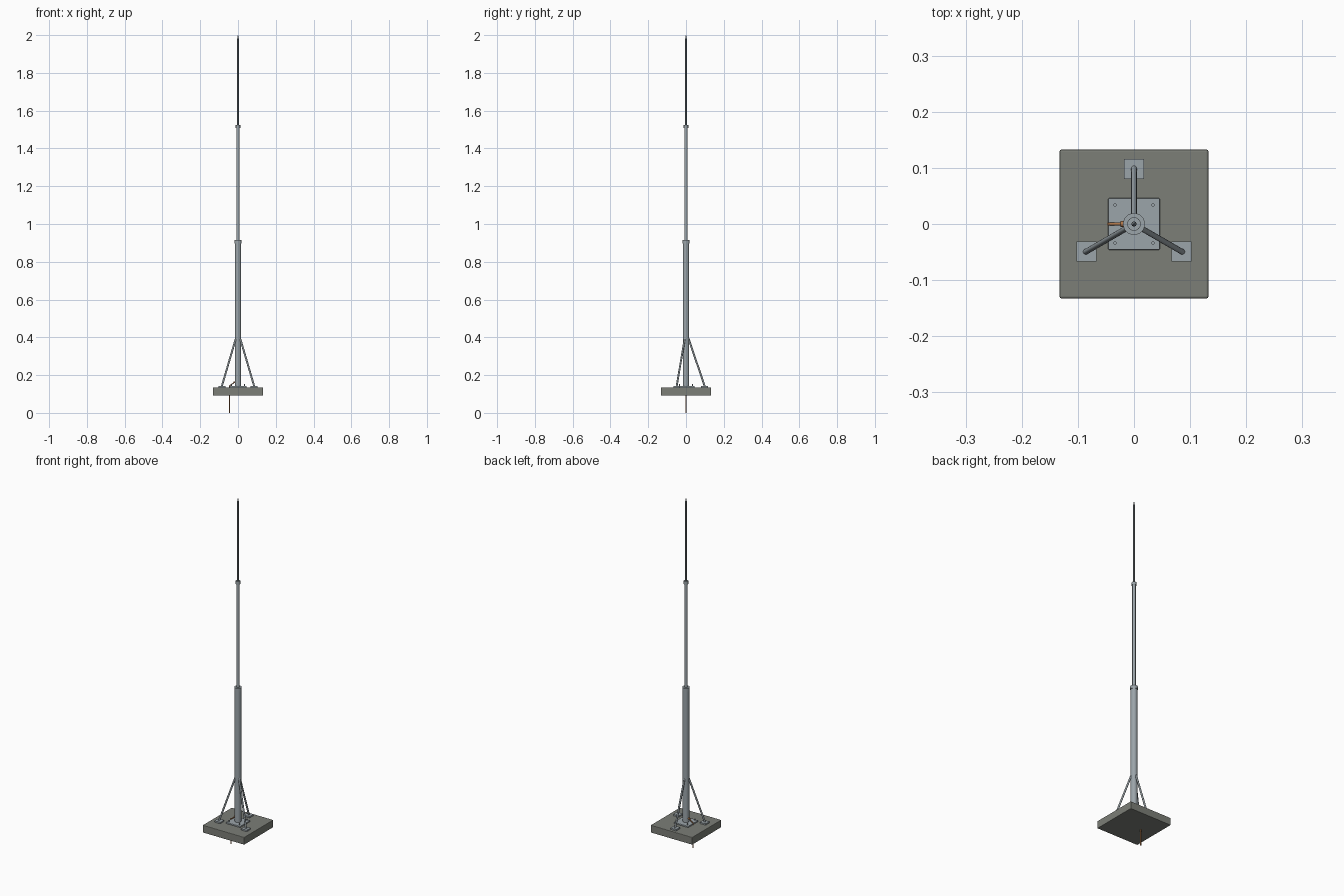
import bpy, math
from mathutils import Vector

if "Cube" in bpy.data.objects:
    bpy.data.objects.remove(bpy.data.objects["Cube"])


def mat(name, r, g, b):
    m = bpy.data.materials.new(name)
    m.diffuse_color = (r, g, b, 1)
    m.use_nodes = True
    m.node_tree.nodes["Principled BSDF"].inputs["Base Color"].default_value = m.diffuse_color
    return m


CONCRETE = mat("concrete", 0.20, 0.21, 0.185)
STEEL = mat("galvanised steel", 0.33, 0.375, 0.40)
DARK = mat("dark steel", 0.20, 0.23, 0.245)
COPPER = mat("copper", 0.45, 0.19, 0.07)


def finish(o, name, m, smooth=True):
    o.name = name
    o.data.materials.append(m)
    if smooth:
        bpy.ops.object.select_all(action='DESELECT')
        o.select_set(True)
        bpy.context.view_layer.objects.active = o
        bpy.ops.object.shade_smooth_by_angle(angle=math.radians(35))
    return o


def box(name, c, size, m, bevel=0):
    bpy.ops.mesh.primitive_cube_add(size=1, location=c)
    o = bpy.context.object
    o.scale = size
    bpy.ops.object.transform_apply(location=False, rotation=False, scale=True)
    if bevel:
        b = o.modifiers.new("bevel", 'BEVEL')
        b.width = bevel
        b.segments = 2
    return finish(o, name, m, False)


def rod(name, a, b, r, m, sides=24, r2=None):
    a, b = Vector(a), Vector(b)
    d = b - a
    bpy.ops.mesh.primitive_cone_add(vertices=sides, radius1=r, radius2=r if r2 is None else r2,
                                    depth=d.length, location=(a + b) / 2)
    o = bpy.context.object
    o.rotation_euler = d.to_track_quat('Z', 'Y').to_euler()
    return finish(o, name, m)


# Concrete slab and mast base plate with four bolts
box("concrete_slab", (0, 0, 0.1125), (0.265, 0.265, 0.043), CONCRETE, 0.003)
box("base_plate", (0, 0, 0.1375), (0.092, 0.092, 0.008), STEEL, 0.0015)
for sx in (-1, 1):
    for sy in (-1, 1):
        x, y = sx * 0.034, sy * 0.034
        rod("anchor_bolt", (x, y, 0.133), (x, y, 0.152), 0.003, STEEL, 12)

# Telescoping mast with collars and tapered rod tip
rod("lower_mast", (0, 0, 0.140), (0, 0, 0.91), 0.017, STEEL, 32)
rod("lower_collar", (0, 0, 0.896), (0, 0, 0.914), 0.0195, STEEL, 32)
rod("upper_mast", (0, 0, 0.90), (0, 0, 1.52), 0.009, STEEL, 24)
rod("upper_collar", (0, 0, 1.508), (0, 0, 1.525), 0.012, STEEL, 24)
rod("air_rod", (0, 0, 1.52), (0, 0, 1.98), 0.0045, DARK, 16)
rod("air_rod_tip", (0, 0, 1.98), (0, 0, 2.0), 0.0045, DARK, 16, 0.001)

# Three braces with square foot plates
for deg in (90, 210, 330):
    c, s = math.cos(math.radians(deg)), math.sin(math.radians(deg))
    box("brace_foot", (0.098 * c, 0.098 * s, 0.1375), (0.036, 0.036, 0.009), STEEL)
    rod("brace", (0.1 * c, 0.1 * s, 0.138), (0.013 * c, 0.013 * s, 0.395), 0.005, STEEL, 16)

# Earthing cable from mast clamp down through the slab
rod("earth_lug", (-0.012, 0, 0.162), (-0.024, 0, 0.162), 0.005, COPPER, 12)
rod("earth_cable", (-0.018, 0, 0.162), (-0.045, 0, 0.143), 0.0028, COPPER, 12)
rod("earth_spike", (-0.045, 0, 0.146), (-0.045, 0, 0), 0.003, COPPER, 12)
